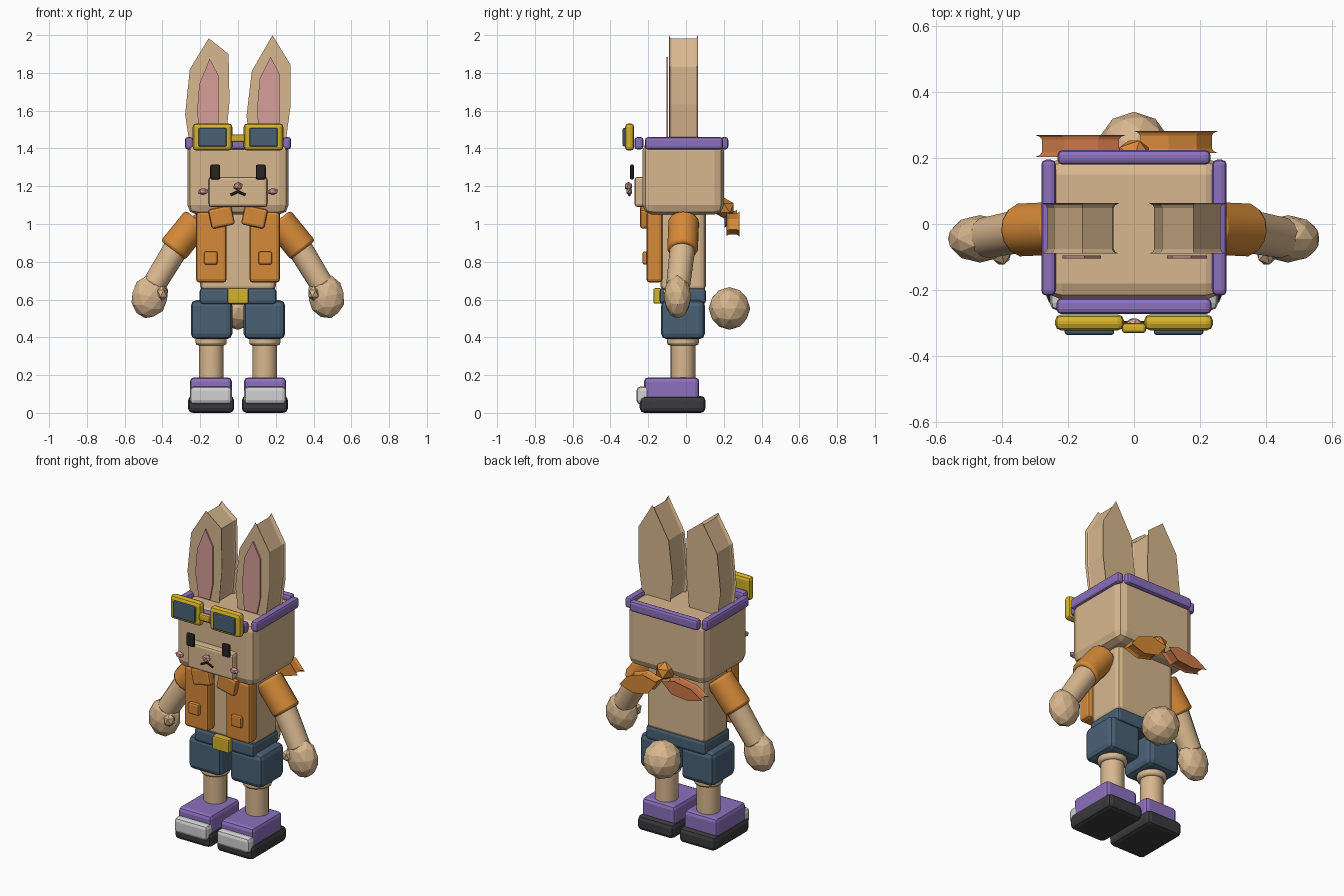
import bpy, bmesh, math
from mathutils import Vector

if "Cube" in bpy.data.objects:
    bpy.data.objects.remove(bpy.data.objects["Cube"])


def colour(name, *srgb):
    m = bpy.data.materials.new(name)
    m.diffuse_color = [c / 12.92 if c < 0.04 else ((c + 0.055) / 1.055) ** 2.4 for c in srgb] + [1]
    m.use_nodes = True
    m.node_tree.nodes["Principled BSDF"].inputs["Base Color"].default_value = m.diffuse_color
    return m


TAN = colour("tan fur", .85, .72, .56)
ORANGE = colour("orange cloth", .84, .54, .22)
PURPLE = colour("purple", .55, .44, .74)
NAVY = colour("slate blue", .29, .38, .46)
YELLOW = colour("yellow", .84, .70, .17)
PINK = colour("pink", .84, .62, .60)
CHARCOAL = colour("charcoal", .23, .23, .24)
SILVER = colour("light grey", .82, .82, .83)
RUST = colour("rust cloth", .79, .47, .28)
BROWN = colour("dark brown", .17, .14, .13)


def finish(name, bm, mat, bevel=0.0, segs=2, smooth=False):
    bmesh.ops.recalc_face_normals(bm, faces=bm.faces)
    me = bpy.data.meshes.new(name)
    bm.to_mesh(me)
    bm.free()
    me.materials.append(mat)
    ob = bpy.data.objects.new(name, me)
    bpy.context.collection.objects.link(ob)
    if bevel:
        mod = ob.modifiers.new("Bevel", 'BEVEL')
        mod.width, mod.segments = bevel, segs
        mod.limit_method, mod.angle_limit = 'ANGLE', math.radians(50)
    if smooth:
        bpy.ops.object.select_all(action='DESELECT')
        ob.select_set(True)
        bpy.context.view_layer.objects.active = ob
        bpy.ops.object.shade_smooth_by_angle(angle=math.radians(32))
    return ob


def box(name, mat, x, y, z, bevel=0.015, tilt=0.0):
    """Bevelled box given by its x, y and z ranges."""
    bm = bmesh.new()
    bmesh.ops.create_cube(bm, size=1)
    size = Vector([r[1] - r[0] for r in (x, y, z)])
    bmesh.ops.scale(bm, vec=size, verts=bm.verts)
    ob = finish(name, bm, mat, bevel)
    ob.location = [(r[0] + r[1]) / 2 for r in (x, y, z)]
    ob.rotation_euler[1] = math.radians(tilt)
    return ob


def pair(name, mat, x, y, z, bevel=0.015, tilt=0.0):
    """Left and right boxes mirrored across x = 0."""
    box(name + "_right", mat, x, y, z, bevel, tilt)
    box(name + "_left", mat, (-x[1], -x[0]), y, z, bevel, -tilt)


def rod(name, mat, a, b, r1, r2=None, sides=14, bevel=0.012):
    a, b = Vector(a), Vector(b)
    bm = bmesh.new()
    bmesh.ops.create_cone(bm, cap_ends=True, segments=sides, radius1=r1,
                          radius2=r2 or r1, depth=(b - a).length)
    ob = finish(name, bm, mat, bevel, smooth=True)
    ob.location = (a + b) / 2
    ob.rotation_euler = (b - a).to_track_quat('Z', 'Y').to_euler()
    return ob


def ball(name, mat, centre, radii, level=2, tilt=0.0):
    bm = bmesh.new()
    bmesh.ops.create_icosphere(bm, subdivisions=level, radius=1)
    bmesh.ops.scale(bm, vec=radii, verts=bm.verts)
    ob = finish(name, bm, mat)
    ob.location = centre
    ob.rotation_euler[1] = math.radians(tilt)
    return ob


def plate(name, mat, outline, y0, y1, sx=1.0, sz=1.0, lip=0.014):
    """Outline in x/z extruded along y; the middle is waisted by sx, sz."""
    cx = (min(p[0] for p in outline) + max(p[0] for p in outline)) / 2
    cz = (min(p[1] for p in outline) + max(p[1] for p in outline)) / 2
    rings = [(y0, 1, 1), (y1, 1, 1)]
    if sx != 1:
        rings[1:1] = [(y0 + lip * .4, (1 + sx) / 2 - .03, (1 + sz) / 2 - .01), (y0 + lip, sx, sz),
                      (y1 - lip, sx, sz), (y1 - lip * .4, (1 + sx) / 2 - .03, (1 + sz) / 2 - .01)]
    bm = bmesh.new()
    loops = [[bm.verts.new((cx + (x - cx) * u, y, cz + (z - cz) * v)) for x, z in outline]
             for y, u, v in rings]
    n = len(outline)
    for p, q in zip(loops, loops[1:]):
        for i in range(n):
            bm.faces.new((p[i], p[(i + 1) % n], q[(i + 1) % n], q[i]))
    bm.faces.new(loops[0])
    bm.faces.new(loops[-1])
    return finish(name, bm, mat)


# Head and face
box("head", TAN, (-.268, .268), (-.23, .20), (1.05, 1.44), .05)
box("muzzle", TAN, (-.155, .155), (-.272, -.2), (1.09, 1.25), .015)
pair("eye", BROWN, (.094, .147), (-.297, -.275), (1.235, 1.315), .01)
ball("nose", PINK, (0, -.305, 1.2), (.028, .022, .024), 1)
rod("mouth_stem", BROWN, (0, -.3, 1.19), (0, -.3, 1.165), .006, sides=6, bevel=0)
for side, s in (("right", 1), ("left", -1)):
    rod("mouth_" + side, BROWN, (0, -.3, 1.172), (s * .04, -.3, 1.153), .007, sides=6, bevel=0)
    ball("cheek_" + side, PINK, (s * .185, -.3, 1.172), (.03, .018, .02), 1)

# Ears with inner ear plates
left_ear = [(-.25, 1.38), (-.28, 1.58), (-.255, 1.82), (-.155, 1.983), (-.05, 1.9), (-.045, 1.65), (-.07, 1.38)]
right_ear = [(.07, 1.38), (.045, 1.57), (.073, 1.81), (.183, 2.0), (.279, 1.84), (.279, 1.63), (.245, 1.38)]
plate("ear_left", TAN, left_ear, -.09, .063, .86, .94)
plate("ear_right", TAN, right_ear, -.09, .063, .86, .94)
left_inner = [(-.195, 1.45), (-.217, 1.59), (-.205, 1.74), (-.15, 1.875), (-.1, 1.78), (-.1, 1.55), (-.12, 1.45)]
right_inner = [(.115, 1.45), (.1, 1.6), (.115, 1.77), (.173, 1.885), (.222, 1.79), (.222, 1.55), (.2, 1.45)]
plate("inner_ear_left", PINK, left_inner, -.104, -.095)
plate("inner_ear_right", PINK, right_inner, -.104, -.095)

# Headband
box("headband_front", PURPLE, (-.235, .235), (-.273, -.225), (1.395, 1.46))
box("headband_back", PURPLE, (-.232, .232), (.18, .224), (1.395, 1.46))
pair("headband_side", PURPLE, (.237, .281), (-.217, .195), (1.395, 1.46))

# Goggles
pair("goggle_frame", YELLOW, (.03, .24), (-.323, -.274), (1.388, 1.533), .02)
pair("goggle_lens", NAVY, (.06, .21), (-.336, -.31), (1.41, 1.508), .008)
box("goggle_bridge", YELLOW, (-.037, .037), (-.331, -.3), (1.433, 1.475), .01)

# Torso and open vest
box("torso", TAN, (-.2, .2), (-.135, .105), (.64, 1.1), .03)
pair("vest_front", ORANGE, (.06, .222), (-.21, -.125), (.69, 1.065), .018)
pair("vest_collar", ORANGE, (.025, .15), (-.243, -.19), (.985, 1.09), .014, 12)
pair("vest_pocket", ORANGE, (.108, .18), (-.23, -.2), (.785, .855), .01)

# Arms and hands
for side, s in (("right", 1), ("left", -1)):
    rod("sleeve_" + side, ORANGE, (s * .215, -.012, 1.02), (s * .345, -.018, .86), .082, bevel=.015)
    rod("forearm_" + side, TAN, (s * .31, -.015, .9), (s * .45, -.042, .67), .068, .063)
    ball("hand_" + side, TAN, (s * .467, -.045, .617), (.098, .072, .118), 2, s * -12)
    ball("thumb_" + side, TAN, (s * .402, -.088, .632), (.033, .04, .04), 1)

# Shorts, belt buckle and tail
box("waistband", NAVY, (-.203, .203), (-.14, .105), (.575, .662), .018)
box("belt_buckle", YELLOW, (-.056, .056), (-.172, -.13), (.578, .66), .008)
pair("shorts_leg", NAVY, (.03, .25), (-.132, .1), (.39, .597), .03)
ball("tail", TAN, (0, .23, .553), (.11, .11, .113))

# Legs and shoes
for side, s in (("right", 1), ("left", -1)):
    x = s * .142
    rod("leg_" + side, TAN, (x, -.016, .15), (x, -.016, .42), .066)
    rod("knee_cuff_" + side, TAN, (x, -.016, .358), (x, -.016, .42), .084)
pair("shoe_sole", CHARCOAL, (.02, .265), (-.245, .103), (0, .09), .025)
pair("shoe_upper", PURPLE, (.032, .255), (-.222, .07), (.06, .188), .022)
pair("shoe_toe", SILVER, (.032, .255), (-.262, -.19), (.045, .14), .022)

# Knotted scarf behind the neck
ball("scarf_knot", ORANGE, (0, .2, 1.085), (.06, .062, .055), 1)
plate("scarf_tail_right", ORANGE, [(.0, 1.04), (.1, 1.065), (.2, 1.03), (.255, .965), (.16, .935), (.06, .96)],
      .215, .282, .85, .85)
plate("scarf_tail_left", RUST, [(-.025, 1.05), (-.1, 1.075), (-.22, 1.055), (-.3, 1.005), (-.2, .98), (-.09, .99)],
      .203, .27, .85, .85)
